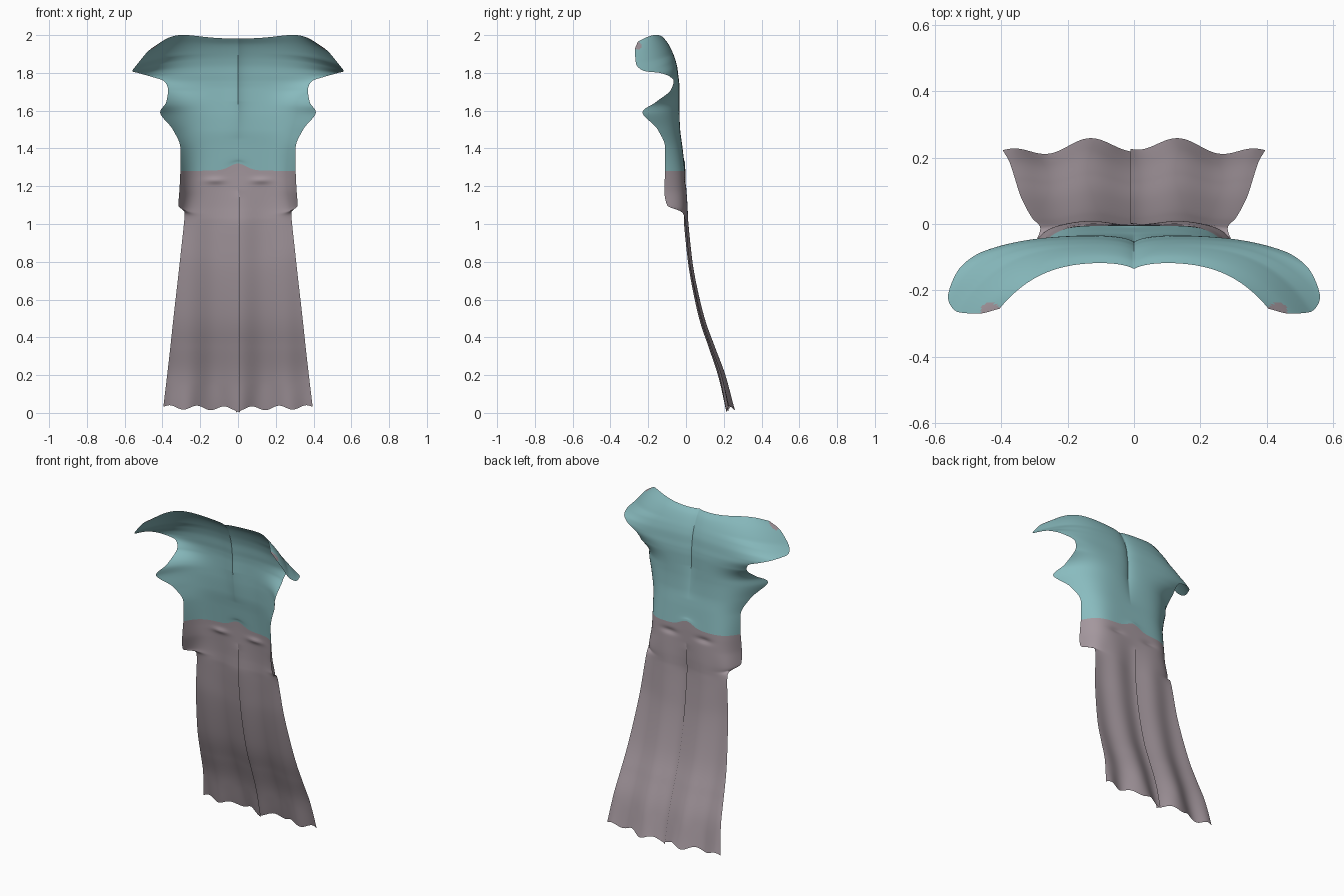
import bpy
import bmesh
from math import cos, exp, pi, sin

if "Cube" in bpy.data.objects:
    bpy.data.objects.remove(bpy.data.objects["Cube"], do_unlink=True)

COLUMNS = 72
STEPS = 12
SLIT_TOP = 1.18
WAIST = 1.285


def make_material(name, colour):
    material = bpy.data.materials.new(name)
    material.use_nodes = True
    material.diffuse_color = colour
    material.node_tree.nodes["Principled BSDF"].inputs["Base Color"].default_value = colour
    return material


teal = make_material("teal cloth", (0.25, 0.5, 0.52, 1))
mauve = make_material("mauve grey cloth", (0.37, 0.31, 0.34, 1))

# Each row: centre y, centre z, edge x, edge y, edge z, y bend, z bend
skirt_rows = [
    (.243, .013, .395, .222, .03, 1, .3),
    (.193, .2, .375, .187, .2, 1, 1),
    (.14, .35, .358, .135, .35, 1, 1),
    (.088, .5, .342, .085, .5, 1, 1),
    (.026, .8, .308, .02, .8, 2, 1),
    (.003, 1.03, .282, -.015, 1.055, 8, 6),
    (.003, 1.08, .316, -.1, 1.1, 9, 8),
    (.0, 1.18, .31, -.115, 1.18, 7, 1),
    (-.005, WAIST, .305, -.11, 1.28, 6, 1),
]
bodice_rows = skirt_rows[-1:] + [
    (-.018, 1.4, .305, -.11, 1.4, 5, 1),
    (-.03, 1.5, .345, -.15, 1.5, 4.5, 1),
    (-.033, 1.59, .412, -.23, 1.59, 4, 1),
    (-.033, 1.65, .38, -.16, 1.645, 4, 1),
    (-.033, 1.71, .37, -.08, 1.71, 4, 1),
    (-.035, 1.75, .39, -.065, 1.755, 4, 1.5),
    (-.04, 1.79, .46, -.085, 1.78, 4, 2),
    (-.045, 1.83, .53, -.14, 1.8, 4, 2.5),
    (-.055, 1.87, .56, -.22, 1.81, 4, 3),
    (-.07, 1.91, .53, -.265, 1.85, 3.8, 3.5),
    (-.09, 1.95, .47, -.27, 1.92, 3.6, 4),
    (-.115, 1.982, .405, -.255, 1.965, 3.5, 5),
]


def slope(before, after):
    """Tangent that never overshoots."""
    return 0 if before * after <= 0 else 2 * before * after / (before + after)


def refine(rows):
    """Smoothly interpolate between the given rows."""
    result = []
    last = len(rows) - 1
    for i in range(last):
        a, b = rows[i], rows[i + 1]
        before, after = rows[max(i - 1, 0)], rows[min(i + 2, last)]
        for step in range(STEPS):
            t = step / STEPS
            row = []
            for p, q, r, s in zip(before, a, b, after):
                rise = r - q
                m0 = slope(q - p, rise) if i else rise
                m1 = slope(rise, s - r) if i + 2 <= last else rise
                row.append(q + t * m0 + t * t * (3 * rise - 2 * m0 - m1)
                           + t ** 3 * (m0 + m1 - 2 * rise))
            result.append(row)
    return result + [list(rows[-1])]


def cloth_point(row, u, side):
    cy, cz, ex, ey, ez, y_bend, z_bend = row
    x = ex * u
    y = cy + (ey - cy) * u ** y_bend
    z = cz + (ez - cz) * u ** z_bend
    # Hanging folds that deepen toward the hem
    fold = min(max((1.25 - cz) / .25, 0), 1) * (.009 + .014 * max(1 - cz, 0) ** 2)
    y -= fold * cos(2 * pi * x / .27) * (1 - u ** 4)
    # Ragged hem
    z -= .012 * max(1 - cz / .15, 0) * cos(2 * pi * x / .145)
    # Rounded peak in the middle of the waist seam
    z += .035 * exp(-(x / .06) ** 2 - ((cz - WAIST) / .04) ** 2)
    # Spine crease and raised neck corners
    upper = min(max((cz - 1.45) / .2, 0), 1)
    y -= .02 * upper * exp(-x / .04)
    z += .022 * max((cz - 1.9) / .08, 0) * sin(pi * u ** 2.5)
    # Gathered dents at the waist
    y -= .009 * exp(-((x - .12) / .05) ** 2 - ((z - 1.23) / .015) ** 2)
    # Overlapping panels at the slit
    opening = min(max((SLIT_TOP - cz) / .04, 0), 1) * exp(-x / .02)
    return (side * (x - .01 * opening), y + side * .006 * opening, z)


def build_cloth(name, rows, materials, face_rule):
    bm = bmesh.new()
    fine = refine(rows)
    for side in (-1, 1):
        grid = [[bm.verts.new(cloth_point(row, j / COLUMNS, side))
                 for j in range(COLUMNS + 1)] for row in fine]
        for low, high in zip(grid, grid[1:]):
            for j in range(COLUMNS):
                corners = [low[j], high[j], high[j + 1], low[j + 1]]
                face = bm.faces.new(corners if side > 0 else corners[::-1])
                face.material_index = face_rule(face.calc_center_median())
    # Join the halves wherever they meet on the centre line
    bmesh.ops.remove_doubles(bm, verts=bm.verts, dist=.00001)
    mesh = bpy.data.meshes.new(name)
    bm.to_mesh(mesh)
    bm.free()
    for material in materials:
        mesh.materials.append(material)
    cloth = bpy.data.objects.new(name, mesh)
    bpy.context.collection.objects.link(cloth)
    bpy.ops.object.select_all(action="DESELECT")
    cloth.select_set(True)
    bpy.context.view_layer.objects.active = cloth
    bpy.ops.object.shade_smooth_by_angle(angle=.8)


def shoulder_spot(centre):
    """Small mauve patch on the front rim of each shoulder cap."""
    distance = ((abs(centre.x) - .432) ** 2 + (centre.y + .268) ** 2) ** .5
    return int(distance < .032 and centre.z > 1.88)


build_cloth("skirt_tail", skirt_rows, [mauve], lambda centre: 0)
build_cloth("bodice_back", bodice_rows, [teal, mauve], shoulder_spot)
